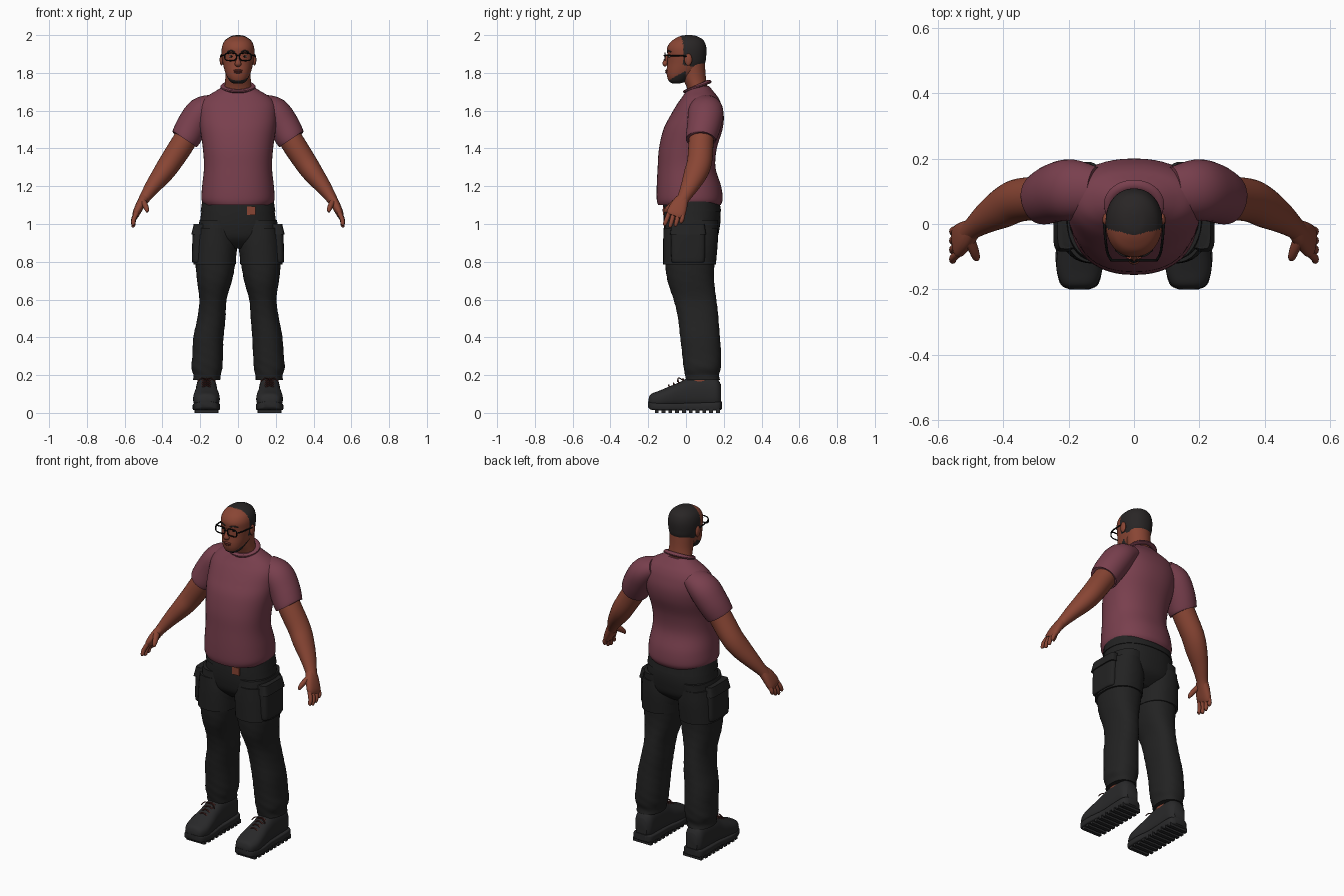
import bpy, bmesh, math
from mathutils import Vector

old = bpy.data.objects.get("Cube")
if old:
    bpy.data.objects.remove(old)


def material(name, r, g, b):
    m = bpy.data.materials.new(name)
    m.use_nodes = True
    m.diffuse_color = (r, g, b, 1)
    bsdf = next(n for n in m.node_tree.nodes if n.type == "BSDF_PRINCIPLED")
    bsdf.inputs["Base Color"].default_value = (r, g, b, 1)
    bsdf.inputs["Roughness"].default_value = 0.8
    return m


SKIN = material("skin", 0.25, 0.06, 0.034)
LIPS = material("lips", 0.16, 0.035, 0.025)
SHIRT = material("shirt", 0.19, 0.05, 0.075)
PANTS = material("trousers", 0.016, 0.016, 0.016)
SHOE = material("shoe", 0.022, 0.022, 0.023)
HAIR = material("hair", 0.022, 0.019, 0.019)
BLACK = material("black", 0.004, 0.004, 0.004)
WHITE = material("eye white", 0.4, 0.35, 0.32)
LACE = material("lace", 0.07, 0.018, 0.015)


def smooth_rows(rows, steps):
    """Catmull-Rom interpolation through rows of numbers."""
    out = []
    for i in range(len(rows) - 1):
        a, b, c, d = (rows[max(0, min(len(rows) - 1, i + k))] for k in (-1, 0, 1, 2))
        for s in range(steps):
            t = s / steps
            out.append([0.5 * (2 * q + (r - p) * t + (2 * p - 5 * q + 4 * r - w) * t * t
                               + (3 * q - p - 3 * r + w) * t ** 3)
                        for p, q, r, w in zip(a, b, c, d)])
    return out + [list(rows[-1])]


def skin_rings(name, rings, mats, n=32, power=2.0, rule=None, closed=False, rumple=0.0):
    """Join rings given as (centre, u radius vector, v radius vector)."""
    bm = bmesh.new()
    loops = []
    for i, (c, u, v) in enumerate(rings):
        loop = []
        for k in range(n):
            a = math.tau * k / n
            ca, sa = math.cos(a), math.sin(a)
            f = 1 + rumple * math.sin(3 * a + c.z * 45) * math.sin(c.z * 70 + 2 * a)
            p = c + f * (u * math.copysign(abs(ca) ** (2 / power), ca)
                         + v * math.copysign(abs(sa) ** (2 / power), sa))
            loop.append(bm.verts.new(p))
        loops.append(loop)
    for i in range(len(loops) if closed else len(loops) - 1):
        a, b = loops[i], loops[(i + 1) % len(loops)]
        for k in range(n):
            bm.faces.new((a[k], a[(k + 1) % n], b[(k + 1) % n], b[k]))
    if not closed:
        bm.faces.new(loops[0])
        bm.faces.new(loops[-1])
    bmesh.ops.recalc_face_normals(bm, faces=bm.faces)
    if rule:
        for f in bm.faces:
            f.material_index = rule(f.calc_center_median())
    return finish(name, bm, mats)


def finish(name, bm, mats):
    me = bpy.data.meshes.new(name)
    bm.to_mesh(me)
    bm.free()
    for m in mats if isinstance(mats, tuple) else (mats,):
        me.materials.append(m)
    ob = bpy.data.objects.new(name, me)
    bpy.context.collection.objects.link(ob)
    bpy.ops.object.select_all(action="DESELECT")
    ob.select_set(True)
    bpy.context.view_layer.objects.active = ob
    bpy.ops.object.shade_smooth_by_angle(angle=math.radians(45))
    return ob


def upright(name, rows, mats, side=1, steps=5, **kw):
    """Rows are (z, x min, x max, y front, y back)."""
    rings = [(Vector((side * (a + b) / 2, (f + k) / 2, z)), Vector(((b - a) / 2, 0, 0)),
              Vector((0, (k - f) / 2, 0))) for z, a, b, f, k in smooth_rows(rows, steps)]
    return skin_rings(name, rings, mats, **kw)


def body(name, rows, mats, **kw):
    """Rows are (z, half width, y front, y back)."""
    return upright(name, [(z, -h, h, f, k) for z, h, f, k in rows], mats, **kw)


def along(name, rows, mats, side=1, **kw):
    """Shoe shapes; rows are (y, half width, z bottom, z top)."""
    rings = [(Vector((side * 0.167, y, (a + b) / 2)), Vector((h, 0, 0)),
              Vector((0, 0, (b - a) / 2))) for y, h, a, b in smooth_rows(rows, 5)]
    return skin_rings(name, rings, mats, **kw)


def tube(name, rows, mats, side=1, hint=(0, 1, 0), steps=4, closed=False, n=20, **kw):
    """Limb through rows (x, y, z, radius along hint, other radius)."""
    pts = rows if closed else smooth_rows(rows, steps)
    cs = [Vector((side * p[0], p[1], p[2])) for p in pts]
    rings = []
    for i, p in enumerate(pts):
        j, k = ((i - 1, (i + 1) % len(pts)) if closed else (max(i - 1, 0), min(i + 1, len(pts) - 1)))
        t = (cs[k] - cs[j]).normalized()
        h = Vector(hint)
        u = (h - t * h.dot(t)).normalized()
        rings.append((cs[i], u * p[3], t.cross(u) * p[4]))
    return skin_rings(name, rings, mats, closed=closed, n=n, **kw)


def wire(name, pts, r, mat, side=1, hint=(0, 1, 0), **kw):
    return tube(name, [(*p, r, r) for p in pts], mat, side, hint, n=8, **kw)


def ball(name, loc, size, mat):
    bm = bmesh.new()
    bmesh.ops.create_uvsphere(bm, u_segments=20, v_segments=12, radius=1)
    bmesh.ops.scale(bm, vec=size, verts=bm.verts)
    bmesh.ops.translate(bm, vec=loc, verts=bm.verts)
    return finish(name, bm, mat)


def box(name, loc, size, mat):
    bm = bmesh.new()
    bmesh.ops.create_cube(bm, size=1)
    bmesh.ops.scale(bm, vec=size, verts=bm.verts)
    bmesh.ops.translate(bm, vec=loc, verts=bm.verts)
    return finish(name, bm, mat)


# Shirt body and collar
body("shirt_body", [(1.1, .178, -.148, .183), (1.13, .193, -.155, .194), (1.2, .19, -.155, .186),
     (1.3, .18, -.15, .156), (1.4, .186, -.143, .163), (1.5, .2, -.12, .193),
     (1.57, .205, -.085, .2), (1.63, .2, -.05, .188), (1.67, .172, -.022, .17),
     (1.7, .125, -.002, .147), (1.73, .075, .02, .122)], SHIRT, n=48, power=2.25)
collar = [(.077 * math.cos(a), .06 + .06 * math.sin(a), 1.727 + .026 * math.sin(a), .01, .016)
          for a in (math.tau * i / 40 for i in range(40))]
tube("shirt_collar", collar, SHIRT, hint=(0, 0, 1), closed=True, n=10)

# Neck and head, with hair and beard painted by region
body("neck", [(1.66, .08, .02, .13), (1.72, .072, .005, .115), (1.78, .067, -.02, .105),
     (1.85, .07, -.03, .1)], SKIN)


def head_colour(p):
    crown = p.y > -.035 + .25 * abs(p.x) and p.z > 1.915
    back = p.y > .02 and p.z > 1.835
    sideburn = -.015 < p.y <= .02 and p.z > 1.84
    beard = p.y < 0 and p.z < 1.762 + .55 * (p.y + .09)
    return int(crown or back or sideburn or beard)


body("head", [(1.745, .025, -.075, -.03), (1.755, .042, -.09, 0), (1.78, .058, -.1, .03),
     (1.81, .07, -.103, .07), (1.85, .08, -.099, .1), (1.89, .086, -.098, .107),
     (1.93, .086, -.1, .108), (1.96, .077, -.085, .1), (1.98, .06, -.06, .085),
     (1.995, .034, -.03, .055), (2.0, .008, .0, .03)],
     (SKIN, HAIR), n=80, steps=8, power=2.15, rule=head_colour)
tube("nose", [(0, -.094, 1.895, .008, .008), (0, -.108, 1.865, .011, .011),
     (0, -.11, 1.848, .014, .018), (0, -.102, 1.838, .008, .012)], SKIN)
ball("upper_lip", (0, -.101, 1.812), (.025, .009, .006), LIPS)
ball("lower_lip", (0, -.1, 1.803), (.021, .01, .006), LIPS)

# Glasses, eyes and ears on both sides
wire("glasses_bridge", [(-.01, -.113, 1.888), (0, -.116, 1.892), (.01, -.113, 1.888)], .003, BLACK,
     hint=(0, 0, 1))
for side, label in ((1, "left"), (-1, "right")):
    ball(label + "_ear", (side * .087, .012, 1.87), (.01, .02, .032), SKIN)
    ball(label + "_eye", (side * .035, -.085, 1.887), (.014, .008, .006), WHITE)
    ball(label + "_iris", (side * .035, -.091, 1.887), (.006, .004, .005), BLACK)
    wire(label + "_eyebrow", [(.016, -.097, 1.91), (.036, -.094, 1.917), (.056, -.078, 1.91)],
         .004, HAIR, side, hint=(0, 0, 1))
    rim = []
    for i in range(32):
        c, s = math.cos(math.tau * i / 32), math.sin(math.tau * i / 32)
        rim.append((.039 + .031 * math.copysign(abs(c) ** .6, c), -.111,
                    1.885 + .02 * math.copysign(abs(s) ** .6, s)))
    wire(label + "_glasses_rim", rim, .0035, BLACK, side, closed=True)
    wire(label + "_glasses_temple", [(.07, -.11, 1.892), (.083, -.08, 1.892), (.091, 0, 1.888),
         (.089, .025, 1.87)], .004, BLACK, side, hint=(1, 0, 0))

# Sleeves, arms and hands
for side, label in ((1, "left"), (-1, "right")):
    tube(label + "_sleeve", [(.12, .1, 1.635, .075, .055), (.19, .105, 1.595, .093, .08),
         (.24, .096, 1.525, .09, .083), (.275, .08, 1.46, .082, .079), (.282, .078, 1.448, .078, .073)],
         SHIRT, side, n=32)
    tube(label + "_arm", [(.23, .09, 1.53, .065, .06), (.29, .08, 1.43, .066, .063),
         (.355, .072, 1.33, .066, .06), (.4, .05, 1.265, .062, .054), (.45, .02, 1.2, .048, .042),
         (.492, -.012, 1.14, .034, .03), (.51, -.028, 1.11, .034, .026)], SKIN, side, n=28)
    tube(label + "_palm", [(.49, -.01, 1.145, .028, .025), (.515, -.033, 1.105, .043, .024),
         (.537, -.052, 1.06, .05, .02), (.544, -.06, 1.04, .043, .014)], SKIN, side, power=2.5)
    for i, finger in enumerate(("index", "middle", "ring", "little")):
        o = -.037 + .024 * i
        drop = (.062, .072, .066, .048)[i]
        tube(f"{label}_{finger}_finger", [(.536, -.052 + o, 1.06, .012, .012),
             (.552, -.06 + o * 1.15, 1.055 - drop * .5, .012, .012),
             (.554, -.068 + o * 1.2, 1.055 - drop * .9, .01, .01),
             (.552, -.07 + o * 1.2, 1.055 - drop, .005, .005)], SKIN, side, n=12)
    tube(label + "_thumb", [(.508, -.04, 1.125, .02, .018), (.492, -.075, 1.1, .017, .015),
         (.483, -.1, 1.078, .013, .012), (.48, -.108, 1.063, .006, .006)], SKIN, side, n=14)

# Trousers: hips, waistband, belt tag
body("trouser_hips", [(1.13, .185, -.115, .17), (1.05, .196, -.12, .183), (.98, .204, -.116, .178),
     (.92, .19, -.1, .16), (.87, .1, -.05, .1)], PANTS, n=48, power=2.3)
body("trouser_waistband", [(1.13, .188, -.12, .176), (1.065, .198, -.124, .186)],
     PANTS, n=48, power=2.3)
box("belt_tag", (.07, -.118, 1.07), (.046, .01, .045), SKIN)

# Trouser legs with cargo panels, then ankles and boots
for side, label in ((1, "left"), (-1, "right")):
    upright(label + "_trouser_leg", [(1.02, .02, .205, -.11, .17), (.9, .004, .222, -.115, .162),
            (.8, .014, .226, -.112, .15), (.7, .032, .217, -.097, .15), (.6, .06, .204, -.066, .16),
            (.5, .067, .216, -.042, .172), (.4, .076, .236, -.03, .18), (.3, .08, .242, -.02, .185),
            (.24, .083, .247, -.012, .184), (.2, .092, .236, -.004, .176), (.175, .094, .238, 0, .18)],
            PANTS, side, n=40, power=2.3, rumple=.016)
    upright(label + "_thigh_panel", [(.98, .03, .219, -.118, .168), (.9, .01, .23, -.121, .168),
            (.785, .012, .236, -.121, .158)], PANTS, side, n=40, power=2.3)
    upright(label + "_cargo_pocket", [(1.0, .17, .226, -.07, .09), (.98, .17, .238, -.078, .1),
            (.82, .17, .244, -.078, .1), (.795, .17, .238, -.07, .09)], PANTS, side, power=4)
    upright(label + "_pocket_flap", [(1.0, .18, .234, -.076, .098), (.945, .18, .247, -.084, .106)],
            PANTS, side, power=5)
    upright(label + "_ankle", [(.1, .118, .214, .0, .14), (.26, .118, .214, .008, .15)], SKIN, side)
    along(label + "_boot", [(-.198, .028, .045, .075), (-.185, .053, .03, .1), (-.14, .07, .025, .118),
          (-.08, .067, .025, .143), (-.03, .06, .025, .165), (.02, .057, .025, .188),
          (.1, .056, .025, .195), (.16, .054, .025, .185), (.185, .035, .035, .15)],
          SHOE, side, power=2.5)
    along(label + "_boot_sole", [(-.2, .03, .03, .06), (-.18, .06, .016, .056), (-.1, .073, .012, .052),
          (0, .062, .014, .052), (.1, .064, .012, .055), (.17, .06, .012, .058), (.19, .035, .02, .06)],
          SHOE, side, power=6)
    for i in range(10):
        box(f"{label}_sole_lug_{i + 1}", (side * .167, -.155 + i * .036, .011),
            (.12 if i in (0, 9) else .128, .02, .022), SHOE)
    for i in range(4):
        y, z = -.085 + .025 * i, .146 + .011 * i
        wire(f"{label}_lace_{i + 1}", [(.13, y, z - .022), (.167, y - .006, z + .001),
             (.204, y, z - .022)], .004, LACE, side)
    for k in (-1, 1):
        wire(f"{label}_lace_bow_{k + 2}", [(.167, -.02, .175), (.167 + .025 * k, -.04, .185),
             (.167 + .045 * k, -.045, .165)], .003, LACE, side)
